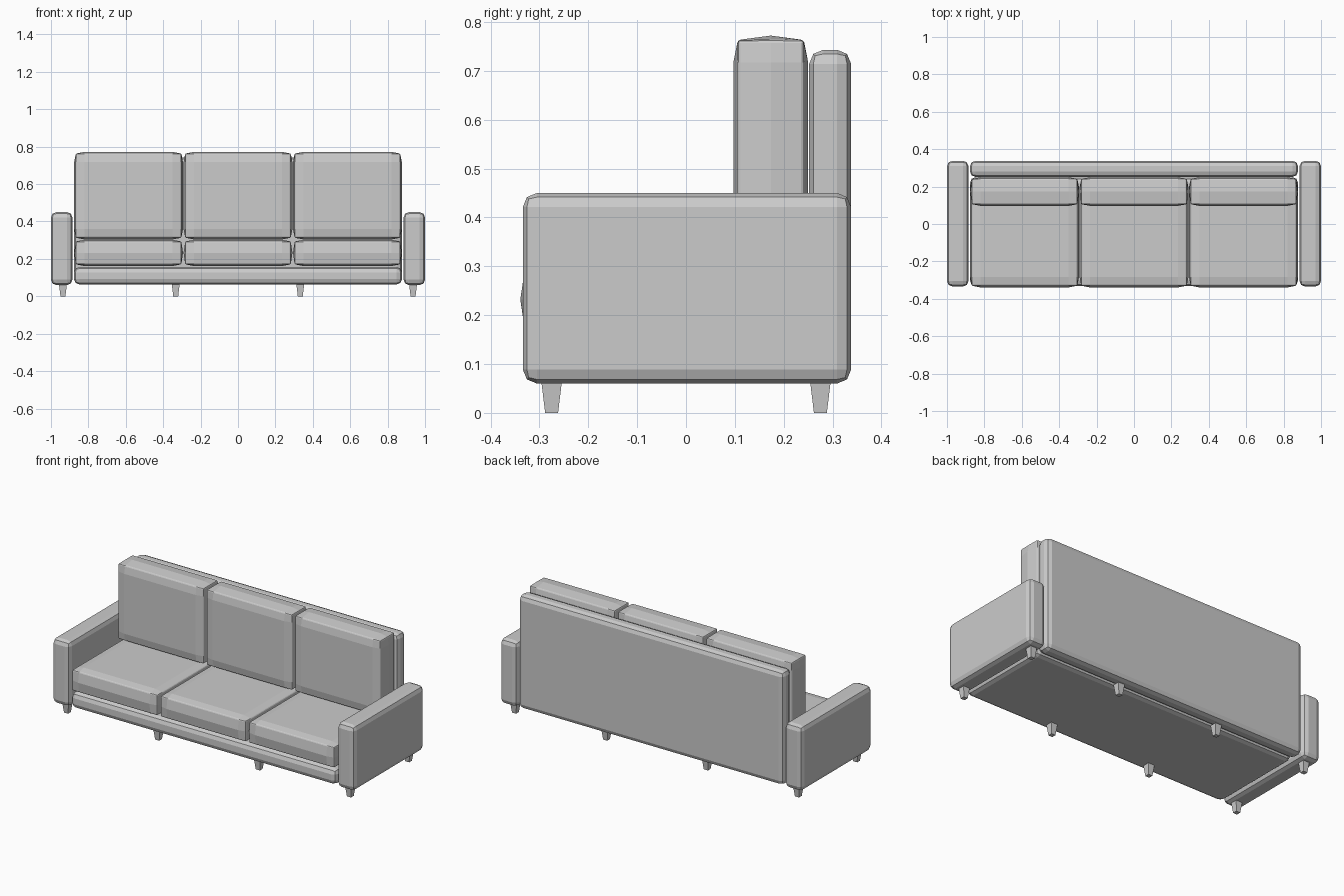
import bpy, bmesh
from mathutils import Vector

if "Cube" in bpy.data.objects:
    bpy.data.objects.remove(bpy.data.objects["Cube"])


def finish(name, bm, bevel=0.0, angle=0.7):
    bmesh.ops.recalc_face_normals(bm, faces=bm.faces[:])
    mesh = bpy.data.meshes.new(name)
    bm.to_mesh(mesh)
    bm.free()
    ob = bpy.data.objects.new(name, mesh)
    bpy.context.collection.objects.link(ob)
    if bevel:
        m = ob.modifiers.new("bevel", 'BEVEL')
        m.width = bevel
        m.segments = 2
        m.limit_method = 'ANGLE'
        m.angle_limit = angle
    return ob


def box_mesh(lo, hi):
    lo, hi = Vector(lo), Vector(hi)
    bm = bmesh.new()
    bmesh.ops.create_cube(bm, size=1)
    for v in bm.verts:
        v.co = (lo + hi) / 2 + v.co * (hi - lo)
    return bm


def panel(name, lo, hi, bevel=0.029):
    return finish(name, box_mesh(lo, hi), bevel)


# Puffed cushion: inset loops on every axis, with box edges pinched inward
def cushion(name, lo, hi, thin, inset=0.055, pinch=0.009):
    bm = box_mesh(lo, hi)
    for a in range(3):
        cuts = [(lo[a] + hi[a]) / 2] if a == thin else [lo[a] + inset, hi[a] - inset]
        for c in cuts:
            co, no = Vector((0, 0, 0)), Vector((0, 0, 0))
            co[a], no[a] = c, 1
            bmesh.ops.bisect_plane(bm, geom=bm.verts[:] + bm.edges[:] + bm.faces[:],
                                   plane_co=co, plane_no=no)
    for v in bm.verts:
        side = [(v.co[a] < lo[a] + 1e-4) - (v.co[a] > hi[a] - 1e-4) for a in range(3)]
        if sum(abs(s) for s in side) > 1:
            v.co += Vector(side) * pinch
    return finish(name, bm, 0.006, 0.75)


# Frame: base, back rest and two arms
panel("base", (-0.877, -0.332, 0.063), (0.877, 0.25, 0.157))
panel("back_rest", (-0.877, 0.252, 0.063), (0.877, 0.338, 0.743))
for s, side in ((-1, "left"), (1, "right")):
    x0, x1 = sorted((s * 0.885, s * 1.0))
    panel(side + "_arm", (x0, -0.334, 0.06), (x1, 0.338, 0.45))

# Three seat and three back cushions
for i, x in enumerate((-0.585, 0.0, 0.585), 1):
    cushion(f"seat_cushion_{i}", (x - 0.291, -0.339, 0.162), (x + 0.291, 0.25, 0.302), 2)
    cushion(f"back_cushion_{i}", (x - 0.291, 0.097, 0.304), (x + 0.291, 0.25, 0.772), 1)

# Eight tapered square legs
for row, y in (("front", -0.275), ("back", 0.275)):
    for i, x in enumerate((-0.936, -0.333, 0.333, 0.936), 1):
        bm = box_mesh((-0.021, -0.021, 0), (0.021, 0.021, 0.064))
        for v in bm.verts:
            k = 0.63 if v.co.z < 0.01 else 1
            v.co = Vector((x + v.co.x * k, y + v.co.y * k, v.co.z))
        finish(f"{row}_leg_{i}", bm)
